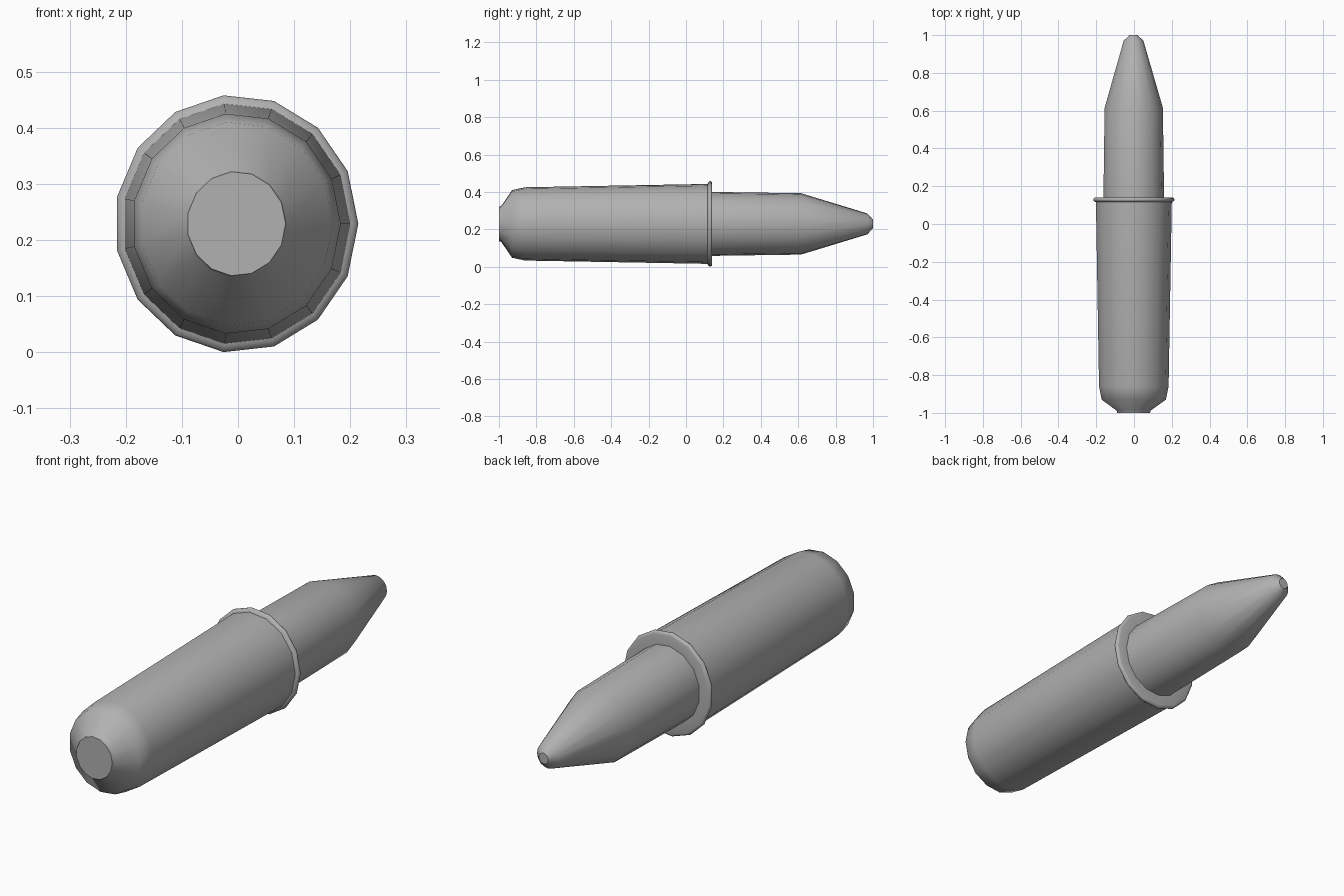
import bpy, bmesh, math

if "Cube" in bpy.data.objects:
    bpy.data.objects.remove(bpy.data.objects["Cube"])

SIDES = 15
CX, CZ = -0.003, 0.229     # axis position
SQUASH = 0.945             # section is slightly narrower in x

grey = bpy.data.materials.new("dark_grey")
grey.diffuse_color = (0.44, 0.44, 0.44, 1)
grey.use_nodes = True
grey.node_tree.nodes["Principled BSDF"].inputs["Base Color"].default_value = grey.diffuse_color


def lathe(name, profile, smooth_angle=45):
    """Closed solid turned around the y axis from (y, radius) pairs."""
    bm = bmesh.new()
    rings = []
    for y, r in profile:
        angles = [2 * math.pi * i / SIDES for i in range(SIDES)]
        rings.append([bm.verts.new((CX + SQUASH * r * math.cos(a), y,
                                    CZ + r * math.sin(a))) for a in angles])
    for a, b in zip(rings, rings[1:]):
        for i in range(SIDES):
            j = (i + 1) % SIDES
            bm.faces.new((a[i], a[j], b[j], b[i]))
    bm.faces.new(rings[0])
    bm.faces.new(rings[-1])
    bmesh.ops.recalc_face_normals(bm, faces=bm.faces)
    mesh = bpy.data.meshes.new(name)
    bm.to_mesh(mesh)
    bm.free()
    mesh.materials.append(grey)
    obj = bpy.data.objects.new(name, mesh)
    bpy.context.collection.objects.link(obj)
    bpy.ops.object.select_all(action='DESELECT')
    obj.select_set(True)
    bpy.context.view_layer.objects.active = obj
    bpy.ops.object.shade_smooth_by_angle(angle=math.radians(smooth_angle))
    return obj


# Tapered rear barrel with rounded end and a small end lip
lathe("barrel", [(-1.0, 0.093), (-0.988, 0.096), (-0.93, 0.182),
                 (-0.86, 0.197), (0.125, 0.215)])

# Thin collar with a rounded rim
lathe("collar", [(0.114, 0.211), (0.117, 0.220), (0.122, 0.227),
                 (0.127, 0.230), (0.133, 0.229), (0.138, 0.225),
                 (0.140, 0.218), (0.140, 0.165)], 60)

# Front section tapering to a blunt tip with a small flat end
lathe("nose", [(0.125, 0.172), (0.615, 0.165), (0.97, 0.056),
               (0.995, 0.028), (1.0, 0.024)])
